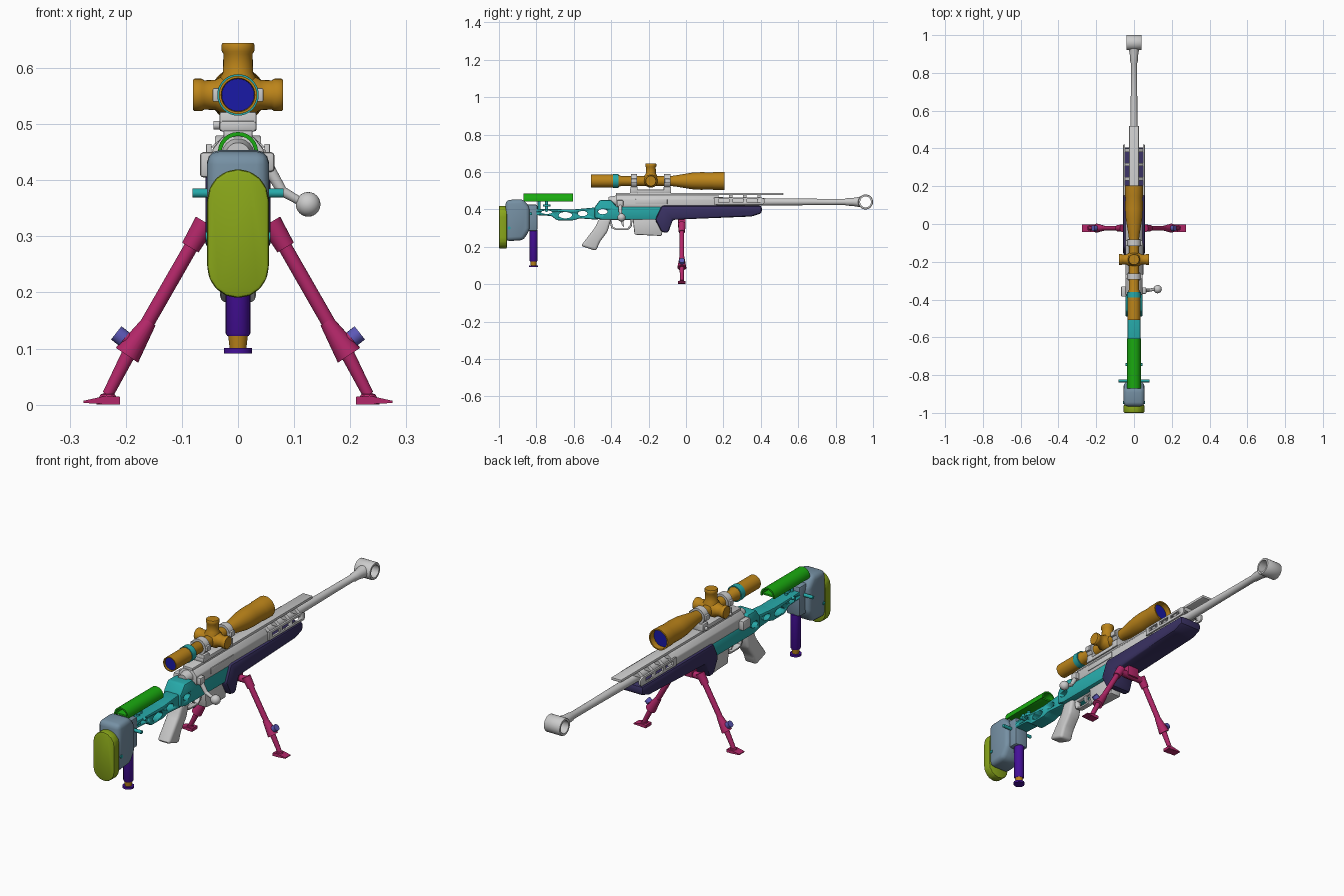
import bpy, bmesh, math
from mathutils import Vector

COLORS = {
    'gold': (0.5, 0.23, 0.01), 'teal': (0.02, 0.4, 0.4), 'navy': (0.04, 0.03, 0.12),
    'magenta': (0.45, 0.02, 0.14), 'purple': (0.06, 0.005, 0.32), 'green': (0.01, 0.4, 0.005),
    'lime': (0.25, 0.38, 0.01), 'steel': (0.18, 0.28, 0.37), 'blue': (0.01, 0.01, 0.38),
    'lilac': (0.11, 0.1, 0.48)}


def finish(name, bm, color=None, angle=35):
    bmesh.ops.remove_doubles(bm, verts=bm.verts, dist=1e-5)
    bmesh.ops.recalc_face_normals(bm, faces=bm.faces)
    me = bpy.data.meshes.new(name)
    bm.to_mesh(me)
    bm.free()
    ob = bpy.data.objects.new(name, me)
    bpy.context.collection.objects.link(ob)
    if color:
        mat = bpy.data.materials.get(color) or bpy.data.materials.new(color)
        mat.diffuse_color = (*COLORS[color], 1)
        me.materials.append(mat)
    bpy.ops.object.select_all(action='DESELECT')
    ob.select_set(True)
    bpy.context.view_layer.objects.active = ob
    bpy.ops.object.shade_smooth_by_angle(angle=math.radians(angle))
    return ob


def prism(name, pts, a, b, color=None, bevel=0.0, axis='X', seg=2):
    """Extrude an outline from a to b: (y, z) points along X, or (x, z) points along Y."""
    bm = bmesh.new()
    put = (lambda p, t: (t, p[0], p[1])) if axis == 'X' else (lambda p, t: (p[0], t, p[1]))
    lo = [bm.verts.new(put(p, a)) for p in pts]
    hi = [bm.verts.new(put(p, b)) for p in pts]
    bm.faces.new(lo)
    bm.faces.new(hi)
    for i in range(len(pts)):
        j = (i + 1) % len(pts)
        bm.faces.new((lo[i], lo[j], hi[j], hi[i]))
    bmesh.ops.recalc_face_normals(bm, faces=bm.faces)
    if bevel:
        bmesh.ops.bevel(bm, geom=bm.edges[:], offset=bevel, segments=seg, profile=0.5,
                        affect='EDGES', clamp_overlap=True)
    return finish(name, bm, color)


def box(name, x, y, z, color=None, bevel=0.004):
    return prism(name, [(y[0], z[0]), (y[1], z[0]), (y[1], z[1]), (y[0], z[1])], x[0], x[1], color, bevel)


def lathe(name, prof, origin, direction, color=None, n=24):
    """Revolve (distance, radius) points about a direction."""
    d = Vector(direction).normalized()
    u = d.orthogonal().normalized()
    w = d.cross(u)
    o = Vector(origin)
    bm = bmesh.new()
    rings = [[bm.verts.new(o + d * t + (u * math.cos(k * math.tau / n) + w * math.sin(k * math.tau / n)) * r)
              for k in range(n)] for t, r in prof]
    for p, q in zip(rings, rings[1:]):
        for k in range(n):
            bm.faces.new((p[k], p[(k + 1) % n], q[(k + 1) % n], q[k]))
    return finish(name, bm, color)


def rod(name, p1, p2, r1, r2=None, color=None, n=20):
    d = Vector(p2) - Vector(p1)
    L = d.length
    return lathe(name, [(0, 0), (0, r1), (L, r1 if r2 is None else r2), (L, 0)], p1, d, color, n)


def oval(cy, cz, ry, rz, n=20):
    return [(cy + ry * math.cos(i * math.tau / n), cz + rz * math.sin(i * math.tau / n)) for i in range(n)]


def cut(ob, outlines):
    """Punch side-to-side holes through an object."""
    for pts in outlines:
        c = prism('cutter', pts, -0.2, 0.2)
        c.hide_render = True
        m = ob.modifiers.new('hole', 'BOOLEAN')
        m.operation, m.solver, m.object = 'DIFFERENCE', 'EXACT', c
        bpy.context.view_layer.objects.active = ob
        bpy.ops.object.modifier_apply(modifier=m.name)
        bpy.data.objects.remove(c)


def rect(y0, y1, z0, z1):
    return [(y0, z0), (y1, z0), (y1, z1), (y0, z1)]


# Butt pad and butt body
pad = [(0.055 * math.cos(a), s + 0.055 * math.sin(a))
       for s, h in ((0.365, 0), (0.245, math.pi)) for a in [h + math.pi * i / 8 for i in range(9)]]
prism('butt_pad', pad, -1.0, -0.958, 'lime', 0.006, 'Y')
prism('butt_body', [(-0.965, 0.23), (-0.87, 0.235), (-0.835, 0.29), (-0.835, 0.41), (-0.87, 0.455), (-0.965, 0.45)],
      -0.055, 0.055, 'steel', 0.022, seg=3)
box('butt_bracket', (-0.035, 0.035), (-0.87, -0.795), (0.285, 0.425), 'steel', 0.008)

# Monopod
lathe('monopod_tube', [(0, 0), (0, 0.019), (0.005, 0.022), (0.165, 0.022), (0.17, 0.018), (0.19, 0.018), (0.19, 0)],
      (0, -0.815, 0.122), (0, 0, 1), 'purple')
rod('monopod_collar', (0, -0.815, 0.1), (0, -0.815, 0.125), 0.015, 0.018, 'gold')
rod('monopod_foot', (0, -0.815, 0.091), (0, -0.815, 0.101), 0.025, None, 'purple')

# Skeleton stock and its screws
stock = prism('stock_beam', [(-0.9, 0.375), (-0.72, 0.365), (-0.69, 0.342), (-0.6, 0.342), (-0.57, 0.352), (-0.47, 0.345),
                             (-0.47, 0.412), (-0.6, 0.4), (-0.75, 0.402), (-0.9, 0.405)], -0.034, 0.034, 'teal', 0.006)
cut(stock, [oval(-0.645, 0.369, 0.036, 0.017), oval(-0.553, 0.378, 0.026, 0.014),
            oval(-0.745, 0.385, 0.03, 0.009)])
chassis = prism('stock_chassis', [(-0.49, 0.355), (-0.45, 0.345), (-0.13, 0.345), (-0.13, 0.415), (-0.37, 0.415),
                                  (-0.4, 0.45), (-0.46, 0.45), (-0.49, 0.41)], -0.046, 0.046, 'teal', 0.008)
cut(chassis, [oval(-0.445, 0.388, 0.025, 0.014)])
for y, w, z in ((-0.83, 0.081, 0.377), (-0.745, 0.046, 0.395), (-0.945, 0.058, 0.3)):
    rod('stock_screw', (-w, y, z), (w, y, z), 0.008, None, 'teal')

# Cheek rest: arched shell on two posts
arc = [math.pi * i / 12 for i in range(13)]
shell = [(0.036 * math.cos(a), 0.45 + 0.036 * math.sin(a)) for a in arc]
shell += [(0.029 * math.cos(a), 0.45 + 0.029 * math.sin(a)) for a in reversed(arc)]
shell = [(0.036, 0.443)] + shell[:13] + [(-0.036, 0.443), (-0.029, 0.443)] + shell[13:] + [(0.029, 0.443)]
prism('cheek_rest', shell, -0.87, -0.605, 'green', 0, 'Y')
box('cheek_plate', (-0.03, 0.03), (-0.86, -0.615), (0.443, 0.452), 'green', 0.002)
for y in (-0.785, -0.745):
    rod('cheek_post', (0, y, 0.39), (0, y, 0.445), 0.008, None, 'teal')
rod('cheek_wheel', (0, -0.745, 0.415), (0, -0.745, 0.427), 0.02, None, 'teal')

# Pistol grip, trigger group and magazine
prism('pistol_grip', [(-0.465, 0.35), (-0.485, 0.305), (-0.562, 0.205), (-0.48, 0.178), (-0.462, 0.225),
                      (-0.42, 0.28), (-0.4, 0.35)], -0.032, 0.032, None, 0.013, seg=3)
guard = prism('trigger_guard', [(-0.41, 0.35), (-0.4, 0.3), (-0.375, 0.29), (-0.31, 0.29), (-0.29, 0.31), (-0.285, 0.35)],
              -0.013, 0.013, None, 0.003)
cut(guard, [[(-0.4, 0.343), (-0.39, 0.306), (-0.37, 0.298), (-0.315, 0.298), (-0.299, 0.315), (-0.296, 0.343)]])
prism('trigger', [(-0.35, 0.348), (-0.345, 0.32), (-0.33, 0.302), (-0.334, 0.325), (-0.335, 0.348)], -0.006, 0.006)
prism('magazine', [(-0.285, 0.35), (-0.275, 0.265), (-0.13, 0.258), (-0.115, 0.35)], -0.028, 0.028, None, 0.006)

# Fore-end
prism('fore_end', [(-0.165, 0.345), (-0.13, 0.278), (-0.095, 0.275), (-0.07, 0.345), (0.35, 0.362), (0.405, 0.38),
                   (0.405, 0.42), (-0.13, 0.42)], -0.058, 0.058, 'navy', 0.012)

# Receiver, bolt and top rail
octo = [(-0.042, 0.405), (0.042, 0.405), (0.046, 0.425), (0.046, 0.455), (0.028, 0.478), (-0.028, 0.478),
        (-0.046, 0.455), (-0.046, 0.425)]
receiver = prism('receiver', octo, -0.375, 0.165, None, 0.004, 'Y')
rod('bolt_shroud', (0, -0.415, 0.445), (0, -0.37, 0.445), 0.022, 0.03)
prism('ejection_port', [(-0.27, 0.428), (-0.1, 0.428), (-0.1, 0.455), (-0.27, 0.455)], 0.044, 0.049, None, 0.002)
box('bolt_catch', (-0.068, -0.04), (-0.385, -0.33), (0.405, 0.45), None, 0.006)
box('bolt_lug', (0.035, 0.065), (-0.37, -0.335), (0.415, 0.45), None, 0.006)
rod('bolt_handle_root', (0.05, -0.352, 0.43), (0.08, -0.35, 0.378), 0.011, 0.009)
rod('bolt_handle_arm', (0.078, -0.35, 0.381), (0.12, -0.345, 0.357), 0.009, 0.007)
lathe('bolt_knob', [(-0.022 * math.cos(math.pi * i / 12), 0.022 * math.sin(math.pi * i / 12)) for i in range(13)],
      (0.125, -0.345, 0.357), (1, 0, 0))
box('top_rail', (-0.026, 0.026), (-0.375, 0.52), (0.476, 0.489), None, 0.003)

# Slotted side guards on struts
for s in (-1, 1):
    x = sorted((s * 0.047, s * 0.057))
    side = prism('side_guard', [(0.15, 0.425), (0.41, 0.425), (0.42, 0.435), (0.42, 0.455), (0.4, 0.465), (0.15, 0.465)],
                 x[0], x[1], None, 0.002)
    cut(side, [rect(y, y + 0.055, 0.437, 0.455) for y in (0.175, 0.25, 0.325)])
for y in (0.165, 0.24, 0.315, 0.39):
    prism('guard_strut', [(-0.05, 0.458), (0.05, 0.458), (0.026, 0.478), (-0.026, 0.478)], y - 0.009, y + 0.009, None, 0, 'Y')

# Barrel and ring-shaped muzzle brake
lathe('barrel', [(0, 0), (0, 0.026), (0.2, 0.024), (0.29, 0.02), (0.6, 0.017), (0.75, 0.0165), (0.76, 0.02),
                 (0.79, 0.021), (0.83, 0.028), (0.83, 0)], (0, 0.1, 0.44), (0, 1, 0))
lathe('muzzle_brake', [(-0.041, 0.029), (-0.041, 0.038), (-0.038, 0.04), (0.038, 0.04), (0.041, 0.038), (0.041, 0.029),
                       (-0.041, 0.029)], (0, 0.96, 0.44), (1, 0, 0), None, 32)

# Scope body, cups and lenses
SZ = 0.552
lathe('scope_body', [(-0.495, 0), (-0.495, 0.029), (-0.508, 0.03), (-0.508, 0.034), (-0.4, 0.034), (-0.36, 0.032),
                     (-0.345, 0.026), (-0.09, 0.026), (-0.06, 0.029), (0.03, 0.044), (0.08, 0.047), (0.14, 0.046),
                     (0.15, 0.048), (0.205, 0.049), (0.205, 0.043), (0.17, 0.042), (0.17, 0)],
      (0, 0, SZ), (0, 1, 0), 'gold', 32)
lathe('zoom_ring', [(-0.39, 0.03), (-0.39, 0.037), (-0.36, 0.037), (-0.36, 0.03)], (0, 0, SZ), (0, 1, 0), 'teal', 32)
rod('rear_lens', (0, -0.499, SZ), (0, -0.49, SZ), 0.029, None, 'blue', 32)
rod('front_lens', (0, 0.165, SZ), (0, 0.178, SZ), 0.0425, None, 'blue', 32)

# Scope turrets
for nm, d in (('left_turret', (-1, 0, 0)), ('right_turret', (1, 0, 0)), ('top_turret', (0, 0, 1))):
    L = 0.093 if d[2] else 0.08
    lathe(nm, [(0, 0), (0, 0.036), (0.025, 0.036), (0.04, 0.027), (L - 0.02, 0.026), (L - 0.015, 0.029), (L - 0.003, 0.029),
               (L, 0.027), (L, 0)], (0, -0.188, SZ), d, 'gold')

# Scope rings and mount
box('scope_mount', (-0.032, 0.032), (-0.3, -0.08), (0.487, 0.506), None, 0.004)
for y in (-0.278, -0.1):
    lathe('scope_ring', [(-0.017, 0.024), (-0.017, 0.037), (0.017, 0.037), (0.017, 0.024)], (0, y, SZ), (0, 1, 0))
    box('ring_base', (-0.033, 0.033), (y - 0.02, y + 0.02), (0.487, 0.522))
    rod('ring_screw', (-0.044, y, 0.498), (0, y, 0.498), 0.008)
    for s in (-1, 1):
        box('ring_clamp', (s * 0.039 - 0.006, s * 0.039 + 0.006), (y - 0.014, y + 0.014), (SZ - 0.012, SZ + 0.012), None, 0.002)

# Bipod
Y = -0.022
box('bipod_mount', (-0.03, 0.03), (Y - 0.02, Y + 0.02), (0.3, 0.36), 'magenta')
rod('bipod_crossbar', (-0.06, Y, 0.31), (0.06, Y, 0.31), 0.016, None, 'magenta')
for s in (-1, 1):
    def P(x, z): return (s * x, Y, z)
    rod('leg_hinge', P(0.058, 0.325), P(0.085, 0.28), 0.02, 0.017, 'magenta')
    rod('upper_leg', P(0.066, 0.312), P(0.175, 0.122), 0.0125, None, 'magenta')
    rod('leg_clamp', P(0.158, 0.148), P(0.198, 0.088), 0.013, 0.024, 'magenta')
    rod('clamp_lug', P(0.18, 0.11), P(0.208, 0.122), 0.012, None, 'magenta')
    rod('clamp_knob', P(0.203, 0.117), P(0.217, 0.128), 0.015, None, 'lilac')
    rod('lower_leg', P(0.186, 0.108), P(0.232, 0.018), 0.013, 0.01, 'magenta')
    lathe('leg_foot', [(0, 0), (0, 0.02), (0.004, 0.02), (0.018, 0.013), (0.024, 0)], P(0.232, 0.0), (0, 0, 1), 'magenta')
    prism('foot_plate', [(s * 0.21, 0), (s * 0.275, 0.003), (s * 0.275, 0.007), (s * 0.235, 0.016), (s * 0.21, 0.014)],
          Y - 0.02, Y + 0.02, 'magenta', 0, 'Y')
